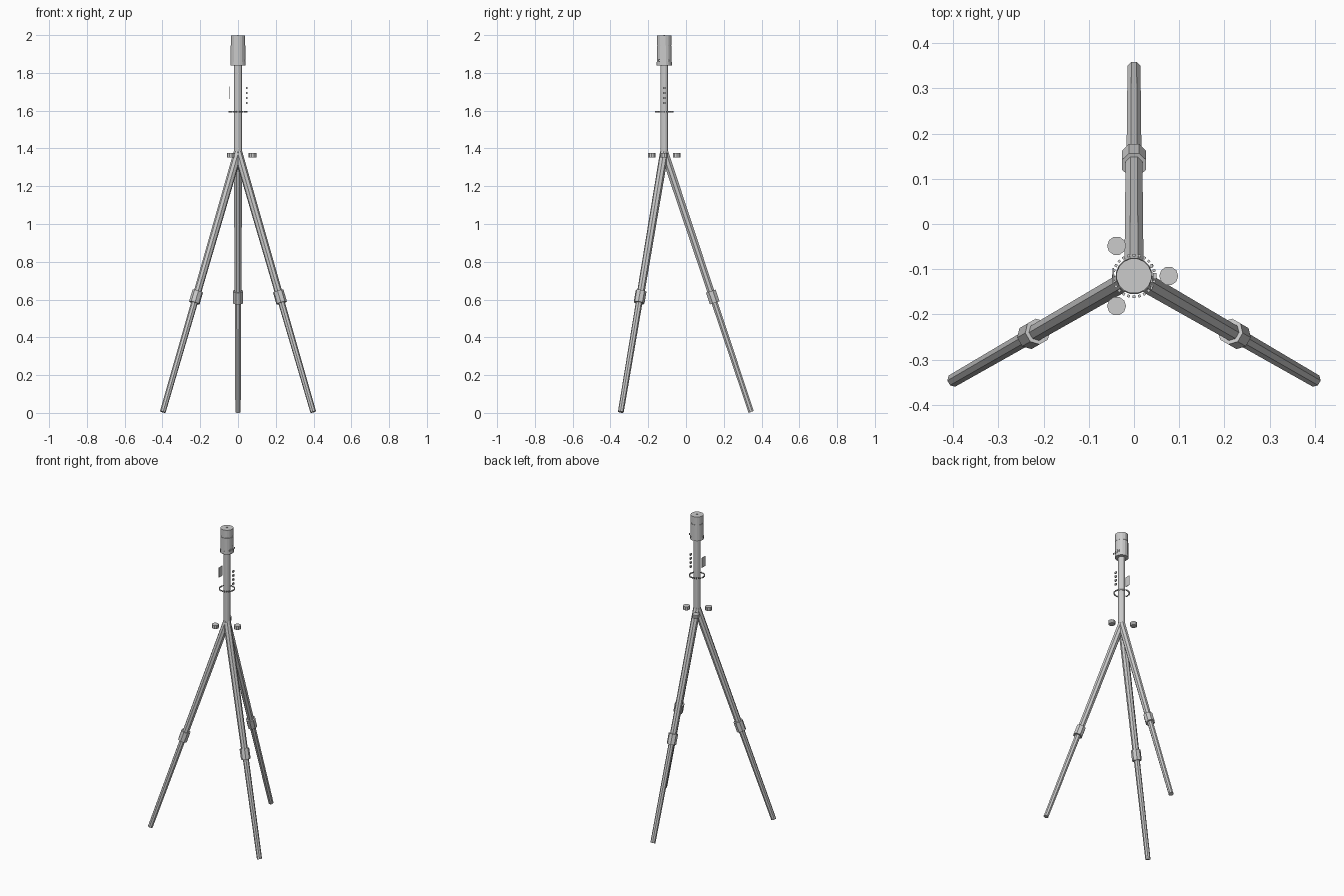
import bpy, math
from mathutils import Vector

if "Cube" in bpy.data.objects:
    bpy.data.objects.remove(bpy.data.objects["Cube"])

C = Vector((0, -0.115, 0))  # tripod axis


def tube(name, p, q, r1, r2, sides, turn=0.0):
    """Tapered prism from p to q."""
    p, q = Vector(p), Vector(q)
    d = q - p
    bpy.ops.mesh.primitive_cone_add(vertices=sides, radius1=r1, radius2=r2, depth=d.length,
                                    location=(p + q) / 2)
    o = bpy.context.object
    o.name = name
    for v in o.data.vertices:
        c, s = math.cos(turn), math.sin(turn)
        v.co.x, v.co.y = v.co.x * c - v.co.y * s, v.co.x * s + v.co.y * c
    o.rotation_euler = d.to_track_quat('Z', 'Y').to_euler()
    return o


def upright(name, x, y, z1, z2, r, sides):
    return tube(name, C + Vector((x, y, z1)), C + Vector((x, y, z2)), r, r, sides, math.pi / sides)


def box(name, x, y, z, sx, sy, sz, rz=0.0):
    bpy.ops.mesh.primitive_cube_add(size=1, location=C + Vector((x, y, z)), rotation=(0, 0, rz))
    o = bpy.context.object
    o.name = name
    o.scale = (sx, sy, sz)
    return o


# telescopic legs with clamp collars
for i in range(3):
    a = math.radians(90 + 120 * i)
    top = C + Vector((0, 0, 1.38))
    foot = C + Vector((0.46 * math.cos(a), 0.46 * math.sin(a), 0.005))
    at = lambda t: top.lerp(foot, t)
    t8 = math.pi / 8
    tube(f"upper_leg_{i}", at(0), at(0.57), 0.023, 0.020, 8, t8)
    tube(f"leg_collar_{i}", at(0.535), at(0.58), 0.029, 0.029, 8, t8)
    tube(f"lower_leg_{i}", at(0.55), at(1), 0.018, 0.0155, 8, t8)

# locking knobs between the legs
for i in range(3):
    a = math.radians(120 * i)
    upright(f"lock_knob_{i}", 0.077 * math.cos(a), 0.077 * math.sin(a), 1.352, 1.375, 0.021, 10)

# centre column
upright("centre_column", 0, 0, 1.36, 1.85, 0.021, 12)

# head: base ring, body, seam and cap
upright("head_base", 0, 0, 1.838, 1.858, 0.041, 16)
upright("head_body", 0, 0, 1.858, 1.944, 0.040, 16)
upright("head_seam", 0, 0, 1.944, 1.948, 0.037, 16)
upright("head_cap", 0, 0, 1.948, 1.997, 0.039, 16)
box("cap_button", 0, 0, 1.998, 0.007, 0.007, 0.004)

# small ports on the side of the head
for i, (y, z) in enumerate([(0.004, 1.882), (-0.026, 1.865), (-0.01, 1.865), (0.006, 1.865), (0.022, 1.865)]):
    box(f"head_port_{i}", 0.039, y, z, 0.004, 0.008, 0.01)

# ring of small beads around the column
N = 24
for i in range(N):
    a = 2 * math.pi * i / N
    box(f"ring_bead_{i}", 0.046 * math.cos(a), 0.046 * math.sin(a), 1.595, 0.006, 0.006, 0.008, a)

# control buttons and display panel
for i in range(4):
    box(f"control_button_{i}", 0.046, 0, 1.64 + 0.0267 * i, 0.008, 0.014, 0.012)
box("display_panel", -0.046, 0, 1.695, 0.003, 0.036, 0.065)
